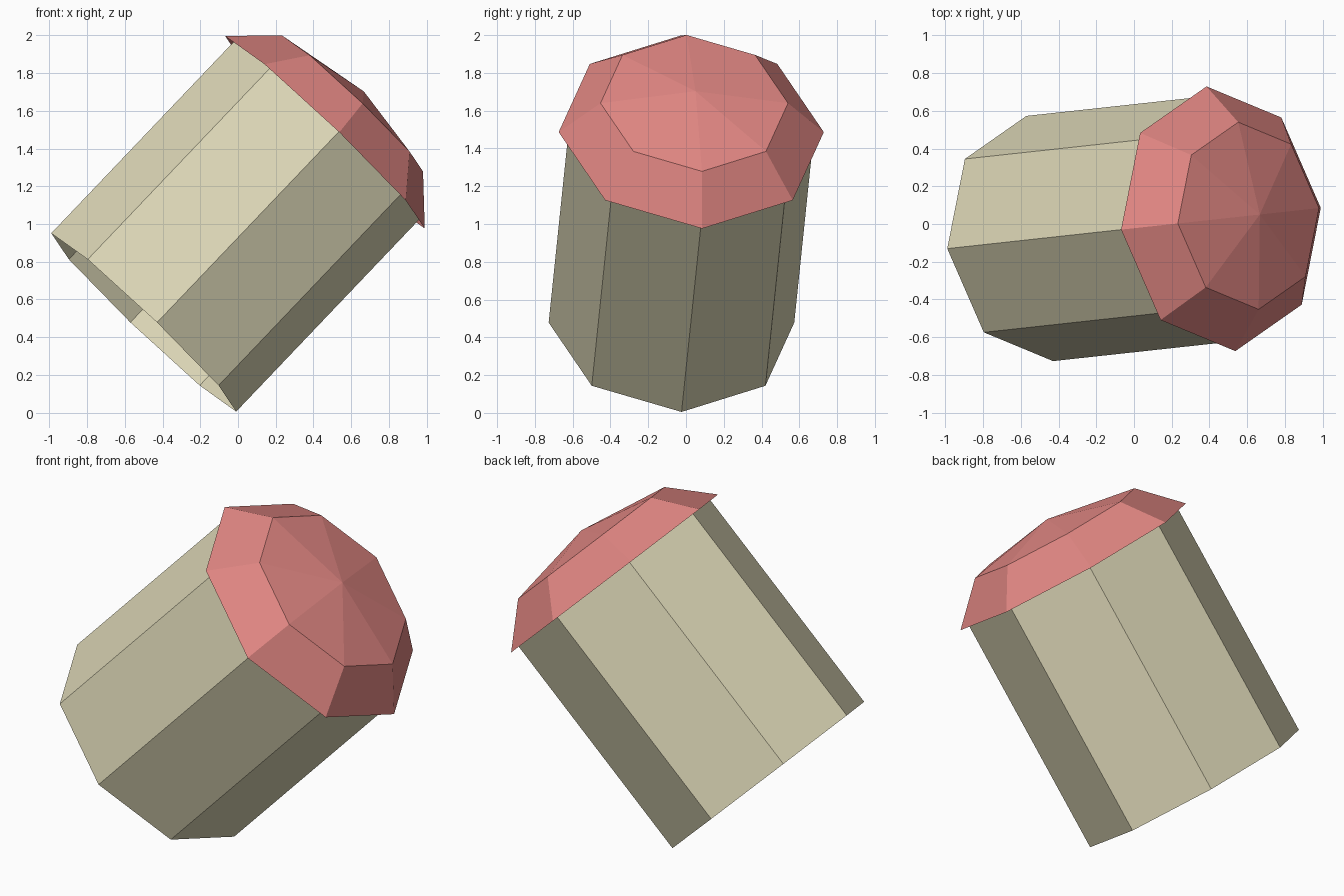
import bpy, bmesh
from math import cos, sin, pi
from mathutils import Matrix, Vector

cube = bpy.data.objects.get("Cube")
if cube:
    bpy.data.objects.remove(cube, do_unlink=True)

# Leaning frame: local z runs up the stem, local x and y span the octagon
axis = Vector((0.688, 0.075, 0.722)).normalized()
side = Vector((0, 0, 1)).cross(axis).normalized()
across = side.cross(axis)
FRAME = Matrix((across, side, axis)).transposed().to_4x4()
FRAME.translation = (-0.5, -0.077, 0.478)


def material(name, rgb):
    mat = bpy.data.materials.new(name)
    mat.use_nodes = True
    colour = (*rgb, 1)
    mat.diffuse_color = colour
    mat.node_tree.nodes["Principled BSDF"].inputs["Base Color"].default_value = colour
    return mat


def turned(name, profile, mat, sides=8, wide=1.045):
    """Spin a (radius, height) profile into a flat-sided, slightly oval shell."""
    bm = bmesh.new()
    verts = [bm.verts.new((r, 0, h)) for r, h in profile]
    edges = [bm.edges.new(pair) for pair in zip(verts, verts[1:])]
    bmesh.ops.spin(bm, geom=verts + edges, cent=(0, 0, 0), axis=(0, 0, 1),
                   angle=2 * pi, steps=sides)
    bmesh.ops.remove_doubles(bm, verts=bm.verts[:], dist=0.001)
    bmesh.ops.recalc_face_normals(bm, faces=bm.faces[:])
    bmesh.ops.scale(bm, vec=(wide, 1, 1), verts=bm.verts[:])
    bm.transform(FRAME)
    mesh = bpy.data.meshes.new(name)
    bm.to_mesh(mesh)
    bm.free()
    mesh.materials.append(mat)
    obj = bpy.data.objects.new(name, mesh)
    bpy.context.collection.objects.link(obj)
    return obj


cream = material("cream", (0.72, 0.68, 0.47))
red = material("soft red", (0.75, 0.24, 0.225))

# Open-ended stem, tucked just inside the cap
STEM_LENGTH = 1.397
turned("stem", [(0.654, 0), (0.654, STEM_LENGTH + 0.05)], cream)

# Shallow domed cap: a flattened half sphere
RADIUS, HEIGHT = 0.706, 0.3
dome = [(RADIUS * cos(i * pi / 4), STEM_LENGTH + HEIGHT * sin(i * pi / 4)) for i in range(3)]
turned("cap", dome, red)
